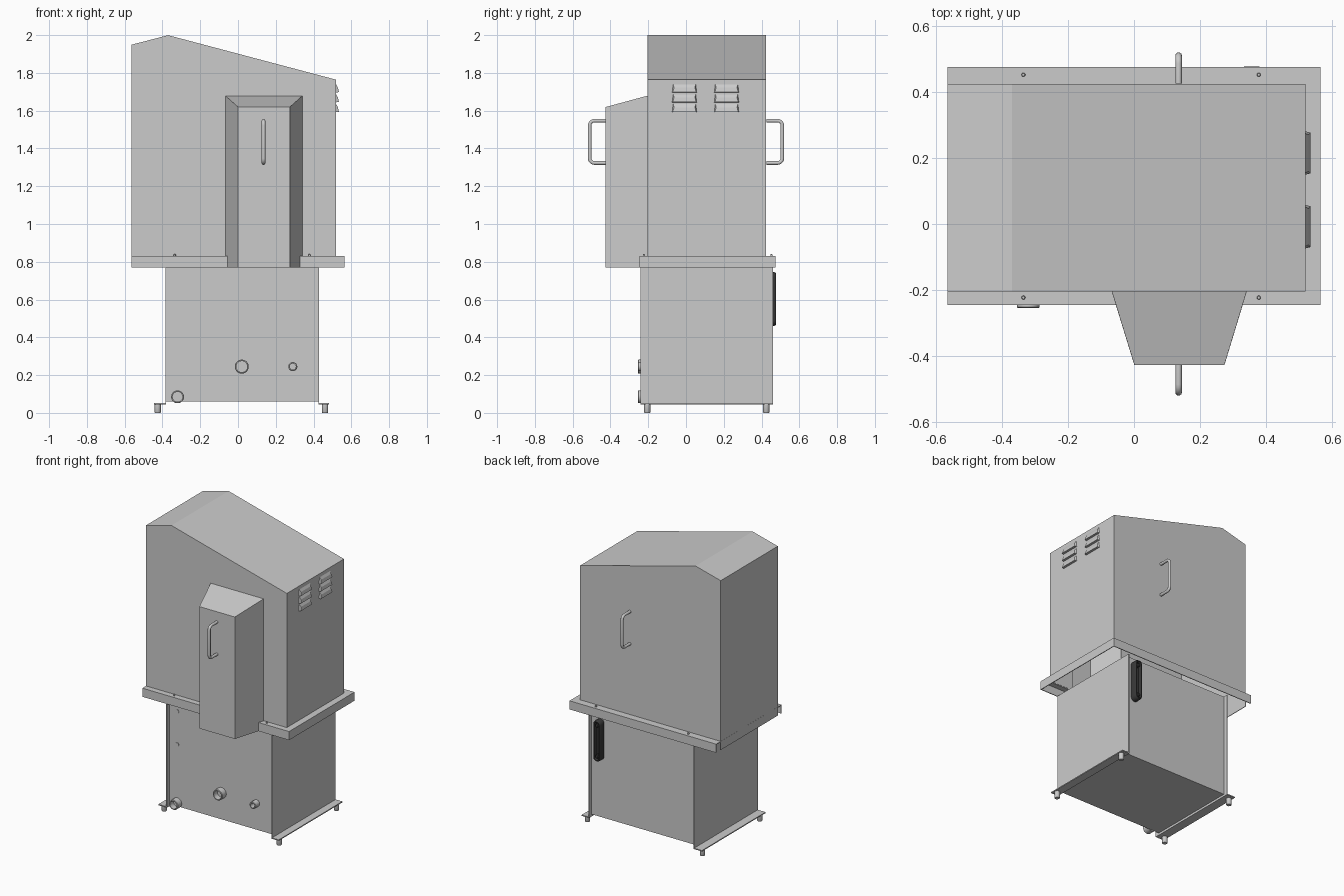
import bpy, bmesh, math

if "Cube" in bpy.data.objects:
    bpy.data.objects.remove(bpy.data.objects["Cube"])

dark = bpy.data.materials.new("dark_plastic")
dark.diffuse_color = (0.04, 0.04, 0.04, 1)
dark.use_nodes = True
dark.node_tree.nodes["Principled BSDF"].inputs["Base Color"].default_value = dark.diffuse_color


def build(name, verts, faces, smooth=False, thick=0, mat=None):
    bm = bmesh.new()
    vs = [bm.verts.new(v) for v in verts]
    for f in faces:
        bm.faces.new([vs[i] for i in f])
    bmesh.ops.recalc_face_normals(bm, faces=bm.faces)
    me = bpy.data.meshes.new(name)
    bm.to_mesh(me)
    bm.free()
    ob = bpy.data.objects.new(name, me)
    bpy.context.collection.objects.link(ob)
    if mat:
        me.materials.append(mat)
    if thick:
        m = ob.modifiers.new("sheet", 'SOLIDIFY')
        m.thickness, m.offset = thick, 0
    if smooth:
        bpy.ops.object.select_all(action='DESELECT')
        ob.select_set(True)
        bpy.context.view_layer.objects.active = ob
        bpy.ops.object.shade_smooth_by_angle(angle=math.radians(35))
    return ob


def boxes(name, *dims):
    """One object from boxes given as (x0, x1, y0, y1, z0, z1)."""
    verts, faces = [], []
    for x0, x1, y0, y1, z0, z1 in dims:
        b = len(verts)
        verts += [(x, y, z) for x in (x0, x1) for y in (y0, y1) for z in (z0, z1)]
        faces += [[b + i for i in f] for f in ((0, 1, 3, 2), (4, 5, 7, 6), (0, 1, 5, 4),
                                               (2, 3, 7, 6), (0, 2, 6, 4), (1, 3, 7, 5))]
    return build(name, verts, faces)


def turned(name, origin, profile, half_len=0, axis='y', mat=None, n=16):
    """Loops of (radius, offset) along an axis, stretched into a slot by half_len."""
    verts, faces = [], []
    ox, oy, oz = origin
    N = 2 * n
    for r, d in profile:
        for i in range(N):
            a = math.pi * (i if i < n else i - 1 + 1) / n + math.pi / N
            u, w = r * math.cos(a), r * math.sin(a)
            w += half_len if i < n else -half_len
            verts.append((ox + u, oy + d, oz + w) if axis == 'y' else (ox + u, oy + w, oz + d))
    for k in range(len(profile) - 1):
        for i in range(N):
            j = (i + 1) % N
            faces.append((k * N + i, k * N + j, (k + 1) * N + j, (k + 1) * N + i))
    last = (len(profile) - 1) * N
    faces += [list(range(N)), list(range(last, last + N))]
    return build(name, verts, faces, True, mat=mat)


# Hood shell, open below, with a doorway for the front duct
F, B, L, R, S = -0.203, 0.423, -0.563, 0.518, 0.83
front = [(L, S), (L, 1.948), (-0.37, 1.998), (R, 1.763), (R, S),
         (0.34, S), (0.34, 1.678), (-0.066, 1.678), (-0.066, S)]
hv = [(x, F, z) for x, z in front] + [(x, B, z) for x, z in front[:5]]
build("hood", hv, [list(range(9)), [9, 10, 11, 12, 13]] +
      [(i, i + 1, i + 10, i + 9) for i in range(4)], thick=0.004)
boxes("hood_left_skirt", (-0.565, -0.561, -0.205, 0.425, 0.77, 0.83))

# Tapered front duct
dv = []
for z_back, z_front in ((0.77, 0.77), (1.678, 1.618)):
    dv += [(-0.066, F, z_back), (0.002, -0.425, z_front), (0.273, -0.425, z_front), (0.34, F, z_back)]
build("front_duct", dv, [(0, 1, 5, 4), (1, 2, 6, 5), (2, 3, 7, 6), (4, 5, 6, 7)], thick=0.004)

# Flange around three sides: top strips and folded skirts
t = 0.005
boxes("flange",
      (-0.565, -0.055, -0.245, -0.203, S - t, S), (-0.565, -0.055, -0.245, -0.245 + t, 0.77, S),
      (0.328, 0.565, -0.245, -0.203, S - t, S), (0.328, 0.565, -0.245, -0.245 + t, 0.77, S),
      (0.516, 0.565, -0.203, 0.423, S - t, S), (0.565 - t, 0.565, -0.245, 0.475, 0.77, S),
      (-0.565, 0.565, 0.423, 0.475, S - t, S), (-0.565, 0.565, 0.475 - t, 0.475, 0.77, S))
for x in (-0.335, 0.378):
    for y in (-0.223, 0.452):
        turned("flange_screw", (x, y, S), [(0.006, -0.002), (0.006, 0.008), (0.004, 0.01)], axis='z', n=6)

# Base cabinet with protruding side panels and out-turned foot rails
boxes("cabinet", (-0.383, 0.428, -0.21, 0.43, 0.06, 0.77))
boxes("cabinet_side_panels", (-0.385, -0.38, -0.24, 0.46, 0.045, 0.77), (0.425, 0.43, -0.24, 0.46, 0.045, 0.77))
boxes("foot_rails", (-0.445, -0.385, -0.24, 0.46, 0.045, 0.052), (0.43, 0.482, -0.24, 0.46, 0.045, 0.052))
for x in (-0.425, 0.461):
    for y in (-0.205, 0.425):
        turned("foot", (x, y, 0), [(0.015, 0), (0.017, 0.003), (0.017, 0.045)], axis='z', n=8)

# Pipe ports and flush plugs on the cabinet front
for x, z, r in ((-0.32, 0.085, 0.034), (0.02, 0.245, 0.037), (0.29, 0.245, 0.024)):
    turned("pipe_port", (x, -0.21, z), [(r, 0.002), (r, -0.042), (r - 0.003, -0.045),
                                        (r - 0.008, -0.045), (r - 0.008, -0.005)])
for z in (0.49, 0.72):
    turned("front_plug", (-0.32, -0.21, z), [(0.013, 0.002), (0.013, -0.003)])

# Dark grip on the cabinet back
turned("grip_frame", (0.357, 0.43, 0.603), [(0.028, 0), (0.028, 0.038), (0.023, 0.047),
                                            (0.017, 0.047), (0.015, 0.02)], 0.114, mat=dark)
for s in (-1, 1):
    turned("grip_screw", (0.357, 0.43, 0.603 + s * 0.108), [(0.013, 0.015), (0.013, 0.04), (0.009, 0.044)],
           mat=dark, n=8)

# Bent-rod handles, front and back
for name, y0, s in (("front_handle", -0.425, -1), ("back_handle", 0.425, 1)):
    cu = bpy.data.curves.new(name, 'CURVE')
    cu.dimensions, cu.bevel_depth, cu.bevel_resolution, cu.use_fill_caps = '3D', 0.01, 3, True
    path = [(0, 1.323)]
    for zc, a0 in ((1.348, -90), (1.532, 0)):
        for k in range(6):
            a = math.radians(a0 + 18 * k)
            path.append((0.06 + 0.025 * math.cos(a), zc + 0.025 * math.sin(a)))
    path.append((0, 1.557))
    path = [(d, min(z, 1.547) if d == 0 else (z if z < 1.45 else z - 0.01)) for d, z in path]
    sp = cu.splines.new('POLY')
    sp.points.add(len(path) - 1)
    for p, (d, z) in zip(sp.points, path):
        p.co = (0.135, y0 + s * d, z, 1)
    ob = bpy.data.objects.new(name, cu)
    bpy.context.collection.objects.link(ob)

# Vent louvers on the right side: sloping hoods, tapered toward the top
for yc in (-0.008, 0.215):
    for k in range(3):
        z = 1.592 + 0.052 * k
        out = [(-0.066, z), (0.066, z), (0.06, z + 0.045), (-0.06, z + 0.045)]
        lip = [(-0.062, z + 0.002), (0.062, z + 0.002), (0.055, z + 0.026), (-0.055, z + 0.026)]
        v = [(0.518, yc + y, q) for y, q in out]
        v += [(0.534 if i < 2 else 0.529, yc + y, q) for i, (y, q) in enumerate(lip)]
        build("louver", v, [(0, 1, 2, 3), (4, 5, 6, 7)] +
              [(i, (i + 1) % 4, (i + 1) % 4 + 4, i + 4) for i in range(4)])
